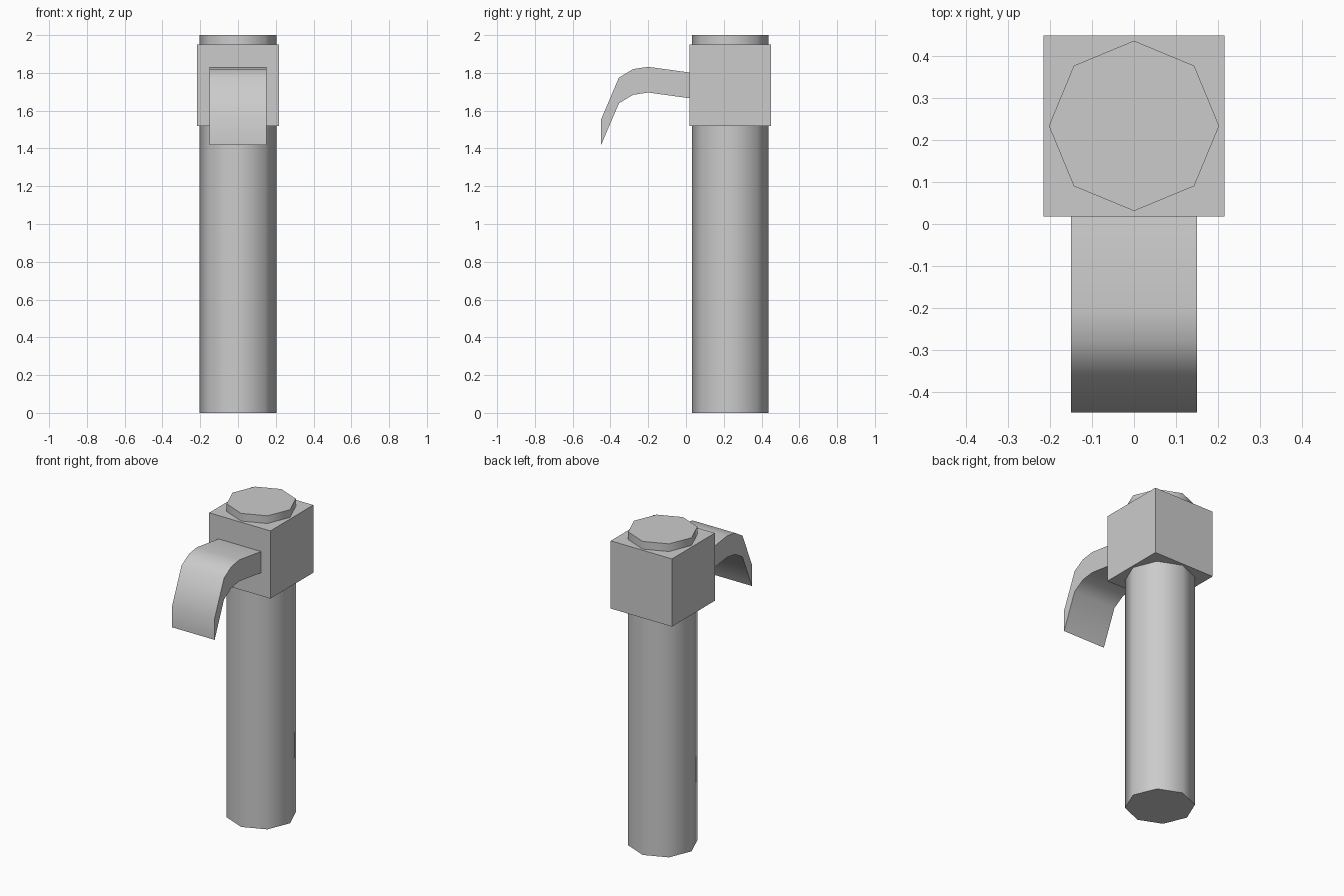
import bpy, bmesh, math

if "Cube" in bpy.data.objects:
    bpy.data.objects.remove(bpy.data.objects["Cube"])


def finish(obj, name, smooth_angle=None):
    """Name the part and smooth only its gentle edges."""
    obj.name = obj.data.name = name
    bpy.ops.object.select_all(action='DESELECT')
    obj.select_set(True)
    bpy.context.view_layer.objects.active = obj
    if smooth_angle:
        bpy.ops.object.shade_smooth_by_angle(angle=math.radians(smooth_angle))
    return obj


AXIS_Y = 0.234

# Octagonal upright post, running through the head block
bpy.ops.mesh.primitive_cylinder_add(vertices=8, radius=0.203, depth=2,
                                    location=(0, AXIS_Y, 1))
finish(bpy.context.object, "post", 50)

# Square head block near the top
bpy.ops.mesh.primitive_cube_add(size=0.432, location=(0, AXIS_Y, 1.735))
finish(bpy.context.object, "head_block")

# Curved spout: a side profile of constant height, extruded across x
path = [(0.018, 1.802), (-0.20, 1.832), (-0.28, 1.82), (-0.355, 1.775), (-0.45, 1.553)]
outline = path + [(y, z - 0.136) for y, z in reversed(path)]
bm = bmesh.new()
side = bm.faces.new([bm.verts.new((-0.15, y, z)) for y, z in outline])
ext = bmesh.ops.extrude_face_region(bm, geom=[side])["geom"]
bmesh.ops.translate(bm, vec=(0.30, 0, 0),
                    verts=[g for g in ext if isinstance(g, bmesh.types.BMVert)])
bmesh.ops.recalc_face_normals(bm, faces=bm.faces)
mesh = bpy.data.meshes.new("spout")
bm.to_mesh(mesh)
bm.free()
spout = bpy.data.objects.new("spout", mesh)
bpy.context.collection.objects.link(spout)
finish(spout, "spout", 45)
